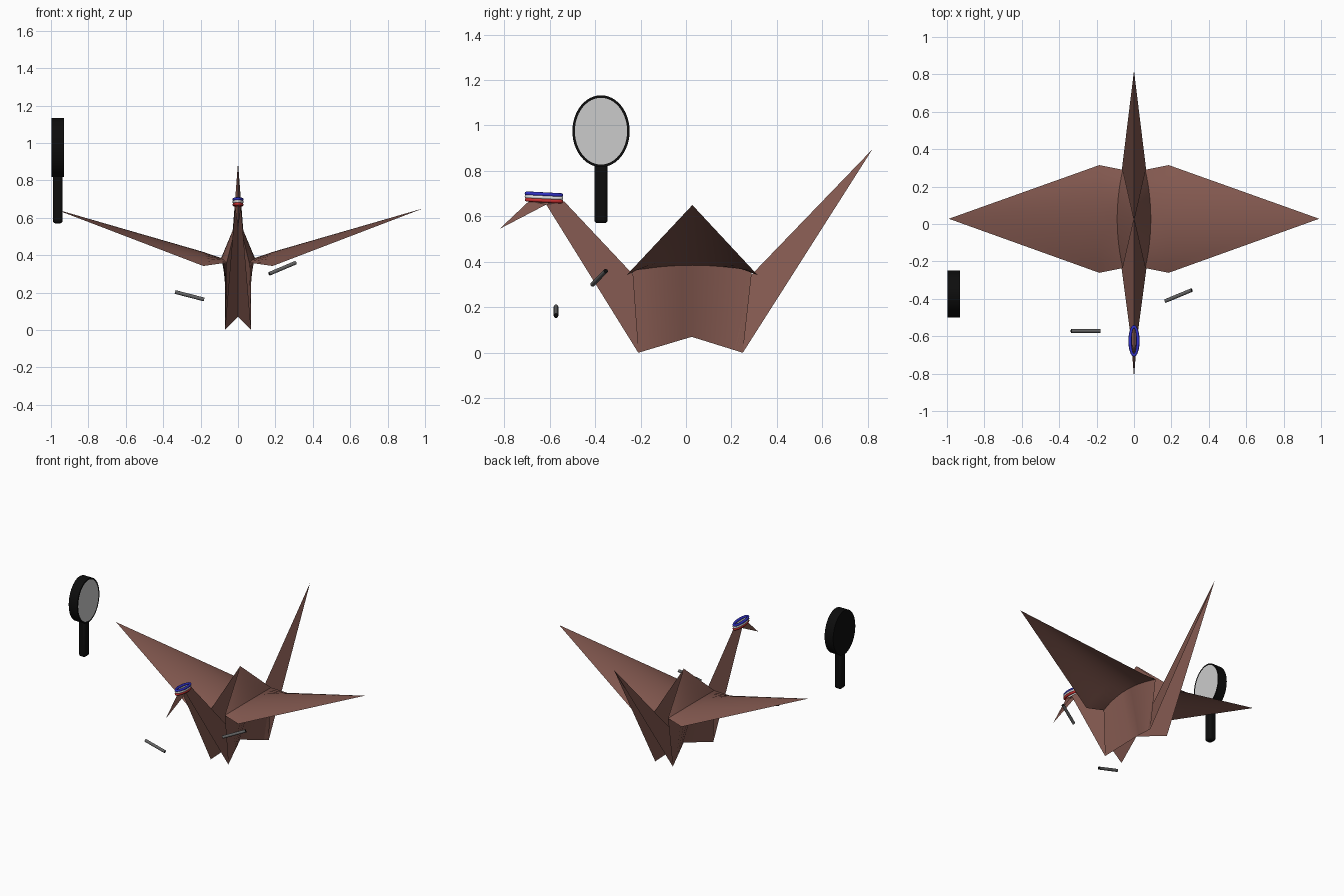
import bpy, bmesh, math
from mathutils import Vector

if "Cube" in bpy.data.objects:
    bpy.data.objects.remove(bpy.data.objects["Cube"])


def material(name, rgb):
    m = bpy.data.materials.new(name)
    m.diffuse_color = (*rgb, 1)
    m.use_nodes = True
    m.node_tree.nodes["Principled BSDF"].inputs["Base Color"].default_value = m.diffuse_color
    return m


BROWN = material("brown_paper", (0.23, 0.10, 0.08))
BLACK = material("black", (0.004, 0.004, 0.004))
GLASS = material("light_grey", (0.60, 0.60, 0.60))
GREY = material("dark_grey", (0.13, 0.13, 0.13))
RED = material("red", (0.60, 0.03, 0.03))
WHITE = material("white", (0.85, 0.85, 0.85))
BLUE = material("blue", (0.03, 0.03, 0.55))


def finish(name, bm, mats, angle=25):
    me = bpy.data.meshes.new(name)
    bm.to_mesh(me)
    bm.free()
    ob = bpy.data.objects.new(name, me)
    bpy.context.collection.objects.link(ob)
    for m in mats:
        me.materials.append(m)
    bpy.ops.object.select_all(action='DESELECT')
    ob.select_set(True)
    bpy.context.view_layer.objects.active = ob
    bpy.ops.object.shade_smooth_by_angle(angle=math.radians(angle))
    return ob


def paper(name, faces, side):
    """Folded paper from polygons on the +x half, placed on the given side."""
    bm = bmesh.new()
    for f in faces:
        pts = [(side * x, y, z) for x, y, z in f]
        bm.faces.new([bm.verts.new(p) for p in (pts if side > 0 else pts[::-1])])
    bmesh.ops.remove_doubles(bm, verts=bm.verts, dist=0.0005)
    return finish(name, bm, [BROWN])


def lerp(a, b, t):
    return tuple(Vector(a).lerp(Vector(b), t))


# Key fold points (+x half)
CORE = (0, 0.025, 0.07)
PEAK = (0, 0.025, 0.60)
FOOT_F, FOOT_B = (0.07, -0.21, 0), (0.07, 0.25, 0)
WING_TIP = (0.99, 0.028, 0.65)
N = 12
ts = [-1 + 2 * i / N for i in range(N + 1)]


def arch(x, bulge, y_half, z, rise):
    return [(x + bulge * (1 - t * t), 0.027 + y_half * t, z + rise * (1 - t * t)) for t in ts]


root = arch(0.06, 0.03, 0.263, 0.36, 0.025)
elbow = arch(0.185, 0, 0.288, 0.342, 0.075)
foot = [lerp(CORE, FOOT_F if t < 0 else FOOT_B, abs(t)) for t in ts]

for s, label in ((1, "right"), (-1, "left")):
    # Wing: a curved sheet running from the body out to a point
    wing = []
    for i in range(N):
        wing.append((root[i], elbow[i], elbow[i + 1], root[i + 1]))
        wing.append((elbow[i], WING_TIP, elbow[i + 1]))
    paper("wing_" + label, wing, s)

    # Body side panel and the hump above it
    paper("body_side_" + label,
          [(foot[i], root[i], root[i + 1], foot[i + 1]) for i in range(N)], s)
    paper("hump_side_" + label,
          [(root[i], PEAK, root[i + 1]) for i in range(N)], s)

    # Inward folds at the front and back of the body
    for end, p, f in (("front", root[0], FOOT_F), ("back", root[-1], FOOT_B)):
        paper(f"body_fold_{end}_{label}", [(PEAK, p, CORE), (p, f, CORE)], s)

    # Neck, head and tail, each folded along a centre ridge
    nape, chin = (0, -0.535, 0.665), (0.016, -0.615, 0.652)
    crown, beak = (0, -0.69, 0.668), (0, -0.82, 0.545)
    paper("neck_" + label, [(CORE, FOOT_F, chin, nape)], s)
    paper("head_" + label, [(nape, chin, crown), (crown, chin, beak)], s)
    paper("tail_" + label, [(CORE, FOOT_B, (0, 0.82, 0.895))], s)

# Headband: three stacked oval cords
for name, mat, z in (("headband_red", RED, 0.670), ("headband_white", WHITE, 0.684),
                     ("headband_blue", BLUE, 0.697)):
    bpy.ops.mesh.primitive_torus_add(major_radius=0.076, minor_radius=0.009,
                                     major_segments=32, minor_segments=8,
                                     location=(0, -0.625, z))
    ob = bpy.context.object
    ob.name = name
    for v in ob.data.vertices:
        r = math.hypot(v.co.x, v.co.y)
        a = math.atan2(v.co.y, v.co.x)
        off = r - 0.076
        v.co.x = (0.021 + off) * math.cos(a)
        v.co.y = (0.076 + off) * math.sin(a)
    ob.rotation_euler.x = math.radians(-3)
    ob.data.materials.append(mat)
    bpy.ops.object.shade_smooth_by_angle(angle=math.radians(60))

# Hand mirror: oval case with an inset glass on its +x face
bm = bmesh.new()
bmesh.ops.create_cone(bm, cap_ends=True, segments=48, radius1=1, radius2=1, depth=0.068)
for v in bm.verts:
    x, y, z = v.co
    v.co = (-0.964 + z, -0.374 + 0.126 * y, 0.975 - 0.158 * x)
bm.normal_update()
face = max(bm.faces, key=lambda f: f.normal.x * f.calc_area())
bmesh.ops.inset_region(bm, faces=[face], thickness=0.011)
face.material_index = 1
finish("mirror_case", bm, [BLACK, GLASS], 40)

# Mirror handle with rounded lower edges
bpy.ops.mesh.primitive_cube_add(size=1, location=(-0.964, -0.374, 0.70))
handle = bpy.context.object
handle.name = "mirror_handle"
handle.scale = (0.052, 0.058, 0.26)
bpy.ops.object.transform_apply(location=False, rotation=False, scale=True)
handle.data.materials.append(BLACK)
bev = handle.modifiers.new("round", 'BEVEL')
bev.width, bev.segments = 0.014, 3
bpy.ops.object.shade_smooth_by_angle(angle=math.radians(40))

# Two loose rods with black ends
for name, a, b in (("rod_left", (-0.336, -0.572, 0.203), (-0.181, -0.572, 0.163)),
                   ("rod_right", (0.167, -0.412, 0.300), (0.309, -0.353, 0.360))):
    a, b = Vector(a), Vector(b)
    bm = bmesh.new()
    bmesh.ops.create_cone(bm, cap_ends=True, segments=16, radius1=0.01, radius2=0.01,
                          depth=(b - a).length)
    for f in bm.faces:
        f.material_index = int(len(f.verts) > 4)
    rod = finish(name, bm, [GREY, BLACK], 40)
    rod.location = (a + b) / 2
    rod.rotation_euler = (b - a).to_track_quat('Z', 'Y').to_euler()
